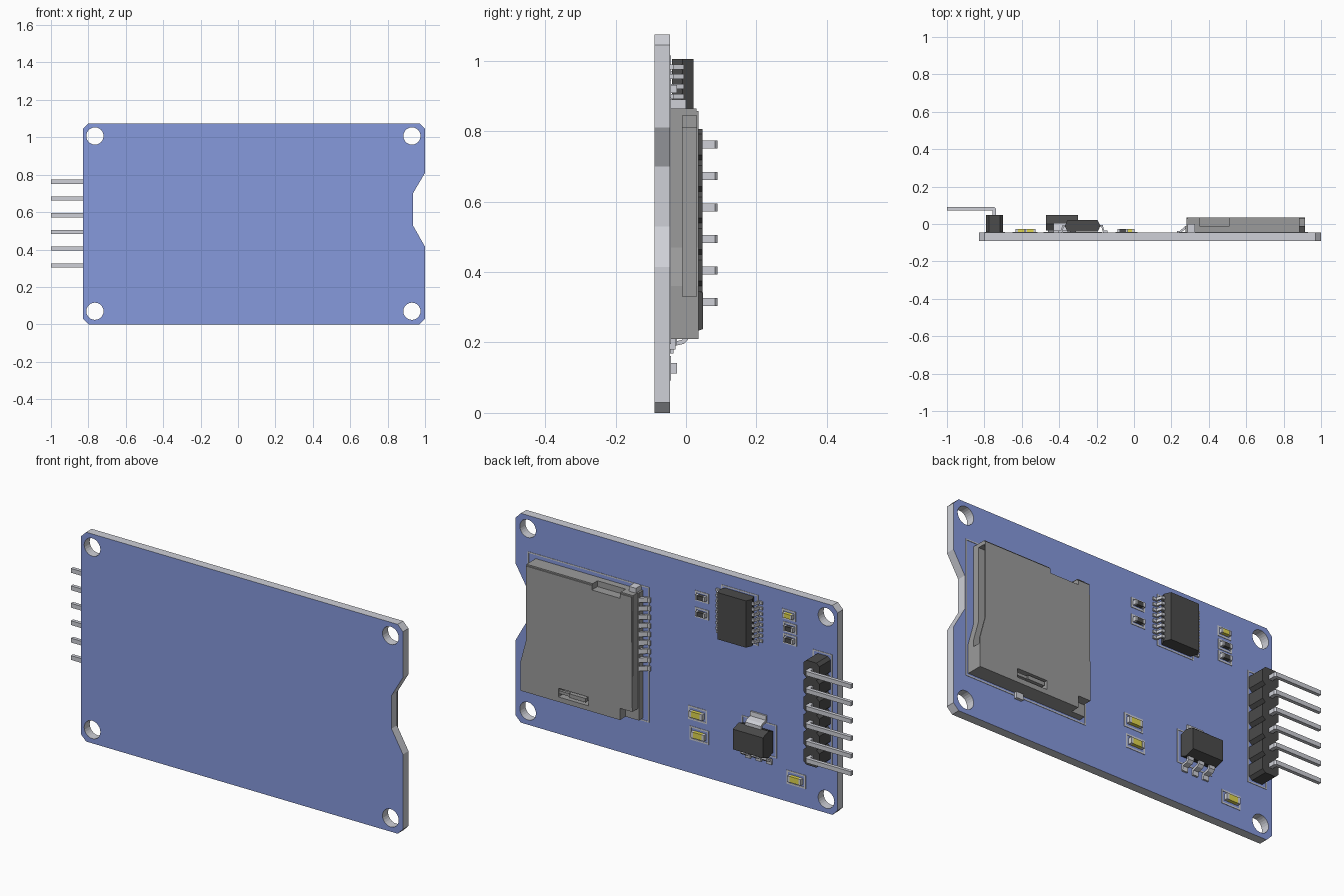
import bpy, bmesh, math

if "Cube" in bpy.data.objects:
    bpy.data.objects.remove(bpy.data.objects["Cube"])

BLUE, STEEL = (0.24, 0.32, 0.72, 1), (0.33, 0.33, 0.33, 1)
DARK, YELLOW, LIGHT = (0.07, 0.07, 0.07, 1), (0.75, 0.68, 0.08, 1), (0.62, 0.63, 0.68, 1)
FACE = -0.045  # y of the component side of the board
AXES = {'x': lambda a, b, c: (c, a, b), 'y': lambda a, b, c: (a, c, b), 'z': lambda a, b, c: (a, b, c)}


def material(color):
    name = "mat_%02d_%02d_%02d" % tuple(int(c * 99) for c in color[:3])
    m = bpy.data.materials.get(name) or bpy.data.materials.new(name)
    m.diffuse_color = color
    m.use_nodes = True
    m.node_tree.nodes["Principled BSDF"].inputs["Base Color"].default_value = m.diffuse_color
    return m


def prism(bm, axis, lo, hi, *loops):
    """Extrude an outline (plus hole outlines) along an axis from lo to hi."""
    place, caps = AXES[axis], ([], [])
    for loop in loops:
        rings = [[bm.verts.new(place(a, b, c)) for a, b in loop] for c in (lo, hi)]
        n = len(loop)
        for i in range(n):
            j = (i + 1) % n
            bm.faces.new((rings[0][i], rings[0][j], rings[1][j], rings[1][i]))
        for cap, ring in zip(caps, rings):
            cap.append(ring)
    for cap in caps:
        if len(cap) == 1:
            bm.faces.new(cap[0])
        else:
            edges = [bm.edges.get((r[i - 1], r[i])) for r in cap for i in range(len(r))]
            bmesh.ops.triangle_fill(bm, use_beauty=True, edges=edges)


def rect(a0, a1, b0, b1):
    return [(a0, b0), (a1, b0), (a1, b1), (a0, b1)]


def part(name, color, solids):
    bm = bmesh.new()
    for s in solids:
        prism(bm, *s)
    bmesh.ops.recalc_face_normals(bm, faces=bm.faces)
    me = bpy.data.meshes.new(name)
    bm.to_mesh(me)
    bm.free()
    me.materials.append(material(color))
    ob = bpy.data.objects.new(name, me)
    bpy.context.collection.objects.link(ob)
    return ob


def frame(x0, x1, z0, z1, w=0.006):
    """Thin printed outline on the board."""
    return ('y', FACE, FACE + 0.002, rect(x0, x1, z0, z1), rect(x0 + w, x1 - w, z0 + w, z1 - w))


# Circuit board with corner chamfers, card notch and four mounting holes
c = 0.03
outline = [(-0.83 + c, 0), (1 - c, 0), (1, c), (1, 0.415), (0.935, 0.53), (0.935, 0.70), (1, 0.81),
           (1, 1.075 - c), (1 - c, 1.075), (-0.83 + c, 1.075), (-0.83, 1.075 - c), (-0.83, c)]
holes = [[(x + 0.046 * math.cos(k * math.tau / 24), z + 0.046 * math.sin(k * math.tau / 24)) for k in range(24)]
         for x in (-0.765, 0.93) for z in (0.07, 1.007)]
board = part("circuit_board", BLUE, [('y', -0.09, FACE, outline, *holes)])
board.data.materials.append(material(LIGHT))
for p in board.data.polygons:
    p.material_index = 0 if abs(p.normal.y) > 0.5 else 1

# Card socket: floor, C-shaped walls and lid, open toward the board notch
edge = [(0.915, 0.21), (0.915, 0.36), (0.885, 0.47)]
latch = rect(0.53, 0.70, 0.235, 0.28)
floor = [(0.275, 0.21)] + edge + [(0.885, 0.865), (0.275, 0.865)]
notch = [(0.51, 0.865), (0.51, 0.835), (0.35, 0.835), (0.35, 0.865), (0.28, 0.865), (0.28, 0.27), (0.35, 0.27), (0.35, 0.21)]
walls = [(0.915, 0.21), (0.915, 0.33), (0.40, 0.33), (0.40, 0.81), (0.53, 0.81), (0.53, 0.845),
         (0.885, 0.845), (0.885, 0.865)] + notch
lid = edge + [(0.885, 0.858), (0.51, 0.858)] + notch[1:3] + [(0.35, 0.858), (0.285, 0.858)] + notch[5:]
part("card_socket", STEEL, [
    ('y', FACE, -0.01, floor),
    ('y', -0.01, 0.03, walls, latch),
    ('y', 0.03, 0.036, lid, latch)])
part("socket_latch", STEEL, [
    ('y', 0.015, 0.036, rect(0.545, 0.64, 0.248, 0.268)),
    ('y', 0.015, 0.03, rect(0.64, 0.70, 0.25, 0.265))])
part("socket_tabs", LIGHT, [
    ('y', FACE, 0.0, rect(0.285, 0.325, 0.86, 0.89)),
    ('y', FACE, -0.03, rect(0.61, 0.65, 0.18, 0.215))])

# Socket contacts: small sloping strips
contact = [(0.23, FACE), (0.25, FACE), (0.285, -0.02), (0.285, -0.01), (0.27, -0.015), (0.245, -0.037), (0.23, -0.037)]
part("socket_contacts", LIGHT, [('z', z - 0.012, z + 0.012, contact) for z in (0.475 + 0.044 * i for i in range(9))])

# Logic chip and its bent leads on both sides
cx = -0.275
half = [(0.082, -0.04), (0.095, -0.01), (0.08, 0.022)]
part("logic_chip", DARK, [('z', 0.765, 1.005, [(cx + x, y) for x, y in half] + [(cx - x, y) for x, y in half[::-1]])])
lead = [(0.085, -0.006), (0.108, -0.006), (0.116, -0.036), (0.132, -0.036), (0.132, FACE), (0.109, FACE),
        (0.101, -0.016), (0.085, -0.016)]
part("logic_chip_leads", LIGHT, [('z', z - 0.007, z + 0.007, [(cx + s * x, y) for x, y in lead])
                                 for s in (-1, 1) for z in (0.787 + 0.028 * i for i in range(8))])

# Voltage regulator with three legs and a wide cooling tab
part("voltage_regulator", DARK, [('x', -0.47, -0.30, [(-0.035, 0.235), (0.0, 0.222), (0.048, 0.238),
                                                     (0.048, 0.342), (0.0, 0.358), (-0.035, 0.345)])])
leg = [(0.005, 0.23), (0.005, 0.207), (-0.006, 0.196), (-0.034, 0.19), (-0.036, 0.168), (FACE, 0.168),
       (FACE, 0.196), (-0.038, 0.201), (-0.012, 0.207), (-0.007, 0.213), (-0.007, 0.23)]
part("regulator_legs", LIGHT, [('x', x - 0.015, x + 0.015, leg) for x in (-0.445, -0.385, -0.325)])
part("regulator_tab", LIGHT, [('x', -0.43, -0.34, [(y, 0.58 - z) for y, z in leg])])

# Pin header body: six segments with chamfered joints
pin_z = [0.315 + 0.0895 * i for i in range(6)]
right = [p for z in pin_z for p in ((-0.716, z - 0.0445), (-0.70, z - 0.03), (-0.70, z + 0.03))] + [(-0.716, pin_z[-1] + 0.0445)]
left = [(-1.49 - x, z) for x, z in right]
part("pin_header", DARK, [('y', FACE, 0.047, right + left[::-1])])

# Right-angle header pins
pin = [(-1.0, 0.072), (-1.0, 0.09), (-0.745, 0.09), (-0.737, 0.082), (-0.737, 0.03), (-0.757, 0.03), (-0.757, 0.072)]
part("header_pins", LIGHT, [('z', z - 0.011, z + 0.011, pin) for z in pin_z])

# Small chip components: centre block, end caps, printed outline
chips = [("capacitor", YELLOW, 0.045, 0.022, [(-0.035, 0.31), (-0.045, 0.207), (-0.595, 0.127)]),
         ("indicator", YELLOW, 0.032, 0.016, [(-0.555, 0.96)]),
         ("resistor", DARK, 0.032, 0.016, [(-0.06, 0.92), (-0.06, 0.835), (-0.56, 0.895), (-0.56, 0.835)])]
outlines = []
for kind, color, hx, hz, spots in chips:
    for i, (x, z) in enumerate(spots, 1):
        part(f"{kind}_{i}", color, [('y', FACE, -0.027, rect(x - hx * 0.55, x + hx * 0.55, z - hz * 0.7, z + hz * 0.7))])
        part(f"{kind}_{i}_ends", LIGHT, [('y', FACE, -0.026, rect(*sorted((x + s * hx * 0.55, x + s * hx * 0.85)),
                                                                  z - hz * 0.7, z + hz * 0.7)) for s in (-1, 1)])
        outlines.append(frame(x - hx * 1.2, x + hx * 1.2, z - hz * 1.6, z + hz * 1.6, 0.008))

# Printed outlines around the larger parts
outlines += [frame(0.24, 0.93, 0.195, 0.89), frame(-0.80, -0.69, 0.255, 0.822),
             frame(-0.485, -0.285, 0.205, 0.375), frame(-0.38, -0.17, 0.755, 1.015)]
part("printed_outlines", LIGHT, outlines)
